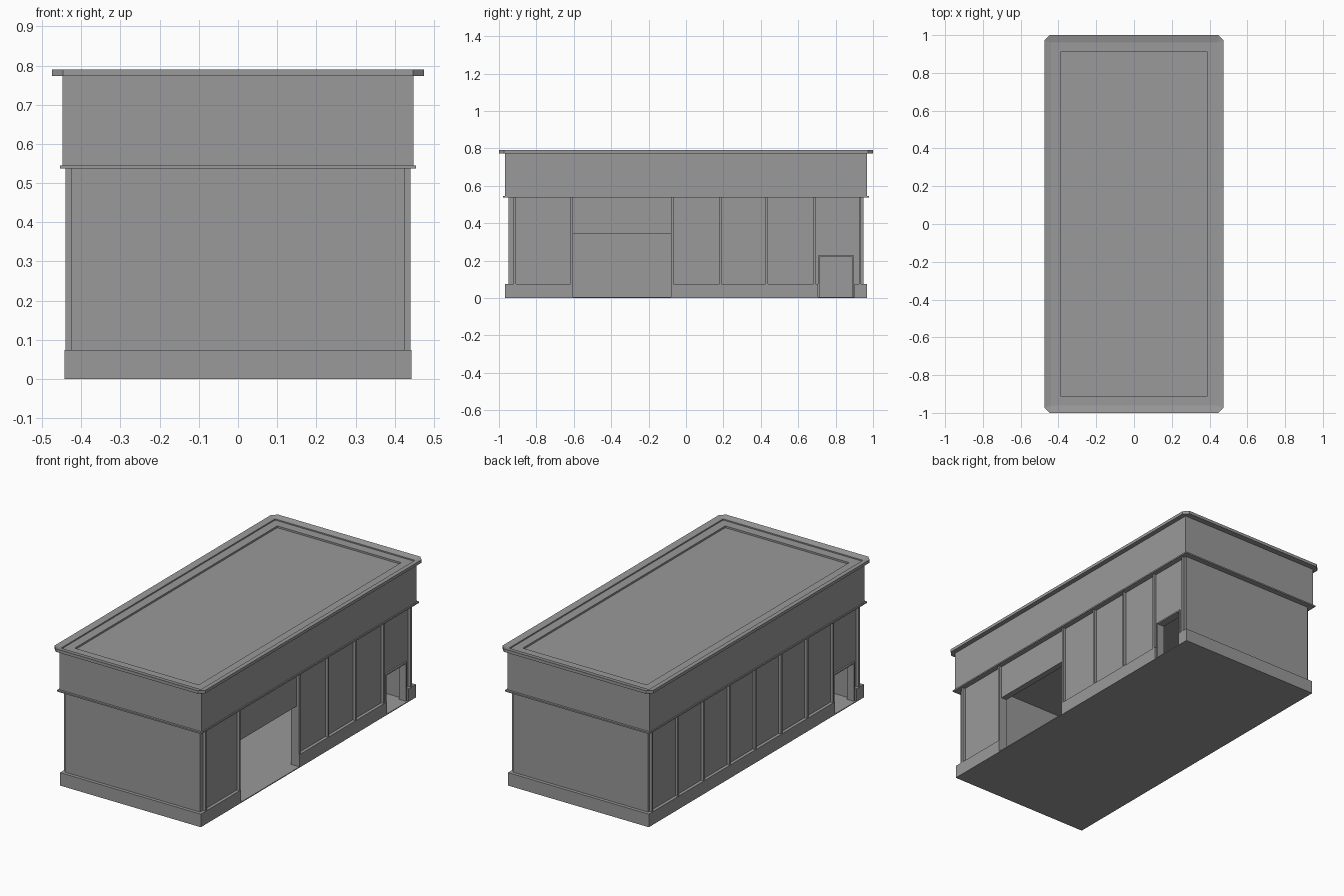
import bpy
import bmesh
from mathutils import Vector

default = bpy.data.objects.get("Cube")
if default:
    bpy.data.objects.remove(default, do_unlink=True)

grey = bpy.data.materials.new("plain_grey")
grey.use_nodes = True
colour = (0.32, 0.32, 0.32, 1)
grey.diffuse_color = colour
grey.node_tree.nodes["Principled BSDF"].inputs["Base Color"].default_value = colour


def finish(name, bm):
    bmesh.ops.recalc_face_normals(bm, faces=bm.faces)
    mesh = bpy.data.meshes.new(name)
    bm.to_mesh(mesh)
    bm.free()
    mesh.materials.append(grey)
    obj = bpy.data.objects.new(name, mesh)
    bpy.context.collection.objects.link(obj)
    return obj


def boxes(name, spans):
    """One object from boxes, each given as three (low, high) spans."""
    bm = bmesh.new()
    for span in spans:
        made = bmesh.ops.create_cube(bm, size=1)
        for v in made["verts"]:
            v.co = Vector([(a + b) / 2 + c * (b - a) for c, (a, b) in zip(v.co, span)])
    return finish(name, bm)


def ring(name, profile):
    """Closed rectangular frame swept through (half_x, half_y, z, corner_cut)."""
    bm = bmesh.new()
    loops = []
    for hx, hy, z, c in profile:
        pts = []
        for sx, sy in ((1, 1), (-1, 1), (-1, -1), (1, -1)):
            pair = [(sx * hx, sy * (hy - c), z), (sx * (hx - c), sy * hy, z)]
            pts += pair if sx * sy > 0 else pair[::-1]
        if not c:
            pts = pts[::2]
        loops.append([bm.verts.new(p) for p in pts])
    for a, b in zip(loops, loops[1:] + loops[:1]):
        n = len(a)
        for i in range(n):
            j = (i + 1) % n
            bm.faces.new((a[i], a[j], b[j], b[i]))
    return finish(name, bm)


def square_ring(name, outer, inner, z0, z1):
    return ring(name, [(*outer, z0, 0), (*outer, z1, 0), (*inner, z1, 0), (*inner, z0, 0)])


# Main dimensions
WALL_X, WALL_Y, INNER_X, INNER_Y = 0.425, 0.948, 0.39, 0.91
PLINTH_X, PLINTH_Y, PLINTH_Z = 0.443, 0.967, 0.074
POST_X, WALL_TOP = 0.44, 0.54
DOOR, DOOR_Z = (0.715, 0.89), 0.218
GATE, GATE_Z = (-0.605, -0.08), 0.345

# Floor slab and end walls with their plinths
boxes("floor", [((-PLINTH_X, PLINTH_X), (-PLINTH_Y, PLINTH_Y), (0, 0.005))])
for s, name in ((-1, "front"), (1, "back")):
    wall = tuple(sorted((s * INNER_Y, s * WALL_Y)))
    foot = tuple(sorted((s * INNER_Y, s * PLINTH_Y)))
    boxes(name + "_wall", [((-WALL_X, WALL_X), wall, (0, WALL_TOP))])
    boxes(name + "_plinth", [((-PLINTH_X, PLINTH_X), foot, (0, PLINTH_Z))])


def side(s, name, openings, posts):
    """Long wall with openings (y0, y1, top, plinth_gap); y is turned with the side."""
    def block(x0, x1, y0, y1, z0, z1):
        return (tuple(sorted((s * x0, s * x1))), tuple(sorted((s * y0, s * y1))), (z0, z1))

    walls, plinths = [], []
    y, py = -INNER_Y, -INNER_Y
    for y0, y1, top, gap in openings:
        walls.append(block(INNER_X, WALL_X, y, y0, 0, WALL_TOP))
        walls.append(block(INNER_X, WALL_X, y0, y1, top, WALL_TOP))
        plinths.append(block(INNER_X, PLINTH_X, py, y0 - gap, 0, PLINTH_Z))
        y, py = y1, y1 + gap
    walls.append(block(INNER_X, WALL_X, y, INNER_Y, 0, WALL_TOP))
    plinths.append(block(INNER_X, PLINTH_X, py, INNER_Y, 0, PLINTH_Z))
    boxes(name + "_wall", walls)
    boxes(name + "_plinth", plinths)

    boxes(name + "_posts", [block(WALL_X - 0.01, POST_X, p - 0.006, p + 0.006,
                                  PLINTH_Z, WALL_TOP) for p in posts])
    # Thin surround of the small door
    a, b = DOOR
    t = 0.008
    boxes(name + "_door_frame", [
        block(INNER_X, 0.434, a - t, a, 0, DOOR_Z + t),
        block(INNER_X, 0.434, b, b + t, 0, DOOR_Z + t),
        block(INNER_X, 0.434, a, b, DOOR_Z, DOOR_Z + t)])


door = (*DOOR, DOOR_Z, 0.01)
side(1, "left", [(*GATE, GATE_Z, 0), door],
     [-0.915, -0.611, -0.074, 0.185, 0.432, 0.687, 0.93])
side(-1, "right", [door], [-0.93 + i * 0.2325 for i in range(9)])

# Gate side posts run down to the floor
boxes("gate_jambs", [((INNER_X, POST_X), (y - 0.006, y + 0.006), (0, WALL_TOP))
                     for y in (GATE[0] - 0.006, GATE[1] + 0.006)])

# Upper band, ledge, ceiling and roof
square_ring("upper_band", (0.448, 0.967), (INNER_X, INNER_Y), WALL_TOP, 0.775)
square_ring("ledge", (0.455, 0.979), (0.42, 0.94), 0.537, 0.545)
boxes("roof", [((-0.436, 0.436), (-0.957, 0.957), (0.61, 0.765))])

# Cornice with cut corners and a top sloping inwards
ring("cornice", [
    (0.445, 0.964, 0.773, 0.001), (0.475, 1.0, 0.773, 0.028),
    (0.475, 1.0, 0.79, 0.028), (0.44, 0.962, 0.782, 0.001),
    (0.44, 0.962, 0.774, 0.001), (0.431, 0.953, 0.774, 0.001),
    (0.431, 0.953, 0.763, 0.001), (0.445, 0.964, 0.763, 0.001)])
